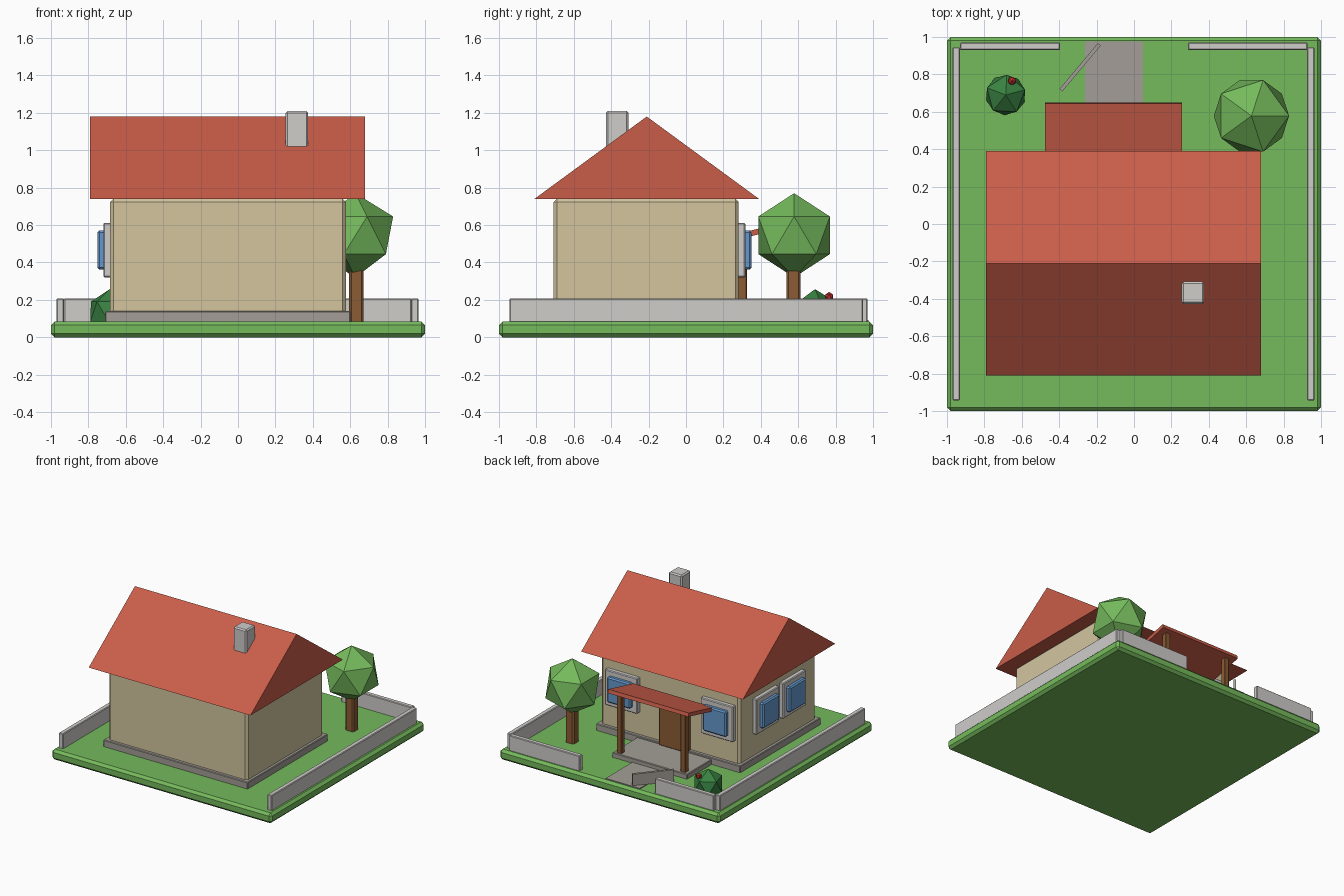
import bpy, bmesh, math
from mathutils import Matrix, Vector

cube = bpy.data.objects.get("Cube")
if cube:
    bpy.data.objects.remove(cube, do_unlink=True)


def material(name, rgb):
    """Flat colour from 8-bit display values, stored as linear."""
    linear = [((c / 255 + 0.055) / 1.055) ** 2.4 for c in rgb] + [1]
    m = bpy.data.materials.new(name)
    m.use_nodes = True
    m.diffuse_color = linear
    bsdf = m.node_tree.nodes["Principled BSDF"]
    bsdf.inputs["Base Color"].default_value = linear
    return m


GREEN = material("grass green", (117, 186, 92))
BUSH = material("dark green", (57, 130, 66))
RED = material("roof red", (202, 93, 73))
WALL = material("cream plaster", (211, 197, 159))
PALE = material("pale stone", (207, 205, 202))
STONE = material("grey stone", (163, 158, 151))
WOOD = material("brown wood", (139, 92, 52))
GLASS = material("window blue", (101, 153, 205))
BERRY = material("berry red", (196, 50, 45))


def add(name, bm, mat):
    bmesh.ops.recalc_face_normals(bm, faces=bm.faces)
    mesh = bpy.data.meshes.new(name)
    bm.to_mesh(mesh)
    bm.free()
    mesh.materials.append(mat)
    obj = bpy.data.objects.new(name, mesh)
    bpy.context.scene.collection.objects.link(obj)
    return obj


def box(name, xs, ys, zs, mat, bevel=0.0):
    """Box spanning the given ranges, with optional chamfered edges."""
    bm = bmesh.new()
    bmesh.ops.create_cube(bm, size=1)
    spans = (xs, ys, zs)
    bmesh.ops.scale(bm, vec=[b - a for a, b in spans], verts=bm.verts)
    for v in bm.verts:
        v.co += Vector([(a + b) / 2 for a, b in spans])
    obj = add(name, bm, mat)
    if bevel:
        mod = obj.modifiers.new("chamfer", "BEVEL")
        mod.width = bevel
        mod.segments = 1
    return obj


def ball(name, centre, radius, mat, turn=0.0):
    bm = bmesh.new()
    place = Matrix.Translation(centre) @ Matrix.Rotation(turn, 4, "Z")
    bmesh.ops.create_icosphere(bm, subdivisions=1, radius=radius, matrix=place)
    return add(name, bm, mat)


def extrude_x(name, profile, x0, x1, mat):
    """Solid with a (y, z) outline drawn along x."""
    bm = bmesh.new()
    face = bm.faces.new([bm.verts.new((x0, y, z)) for y, z in profile])
    out = bmesh.ops.extrude_face_region(bm, geom=[face])
    moved = [g for g in out["geom"] if isinstance(g, bmesh.types.BMVert)]
    bmesh.ops.translate(bm, vec=(x1 - x0, 0, 0), verts=moved)
    return add(name, bm, mat)


# Ground and boundary walls
GROUND = 0.085
box("lawn", (-1, 1), (-1, 1), (0, GROUND), GREEN, 0.02)
fence_z = (GROUND - 0.01, 0.208)
box("right_fence", (-0.97, -0.93), (-0.943, 0.945), fence_z, PALE, 0.005)
box("left_fence", (0.926, 0.966), (-0.943, 0.945), fence_z, PALE, 0.005)
box("back_right_fence", (-0.93, -0.395), (0.93, 0.97), fence_z, PALE, 0.005)
box("back_left_fence", (0.288, 0.928), (0.93, 0.97), fence_z, PALE, 0.005)

# Path and half-open gate
box("path", (-0.262, 0.048), (0.60, 0.975), (0.07, 0.092), STONE)
gate = box("gate", (-0.16, 0.16), (-0.01, 0.01), (0.09, 0.185), STONE)
gate.location = (-0.288, 0.838, 0)
gate.rotation_euler.z = math.radians(50)

# House body
box("plinth", (-0.71, 0.602), (-0.735, 0.31), (0.07, 0.14), STONE, 0.005)
box("house_walls", (-0.684, 0.577), (-0.708, 0.282), (0.1, 0.74), WALL, 0.018)
extrude_x("main_roof", [(-0.81, 0.74), (0.39, 0.74), (-0.21, 1.18)],
          -0.79, 0.68, RED)
box("chimney", (0.255, 0.375), (-0.428, -0.308), (0.9, 1.21), PALE, 0.01)

# Porch: slab, posts, tilted roof and door
box("porch_slab", (-0.45, 0.23), (0.25, 0.63), (0.07, 0.125), STONE, 0.005)
extrude_x("porch_roof",
          [(0.325, 0.535), (0.65, 0.612), (0.643, 0.641), (0.318, 0.564)],
          -0.475, 0.257, RED)
for side, x in (("right", -0.40), ("left", 0.18)):
    box(side + "_porch_post", (x - 0.022, x + 0.022), (0.568, 0.612),
        (0.1, 0.61), WOOD, 0.004)
box("door", (-0.24, 0.02), (0.26, 0.325), (0.125, 0.53), WOOD, 0.005)


# Windows: a pale frame with a raised pane
def window(name, centre, on_back):
    for part, half, near, far, mat, bevel in (
            ("frame", 0.148, -0.02, 0.035, PALE, 0.006),
            ("pane", 0.106, 0.0, 0.067, GLASS, 0.01)):
        along = (centre - half, centre + half)
        heights = (0.466 - half * 0.985, 0.466 + half * 0.985)
        if on_back:
            xs, ys = along, (0.282 + near, 0.282 + far)
        else:
            xs, ys = (-0.684 - far, -0.684 - near), along
        box(name + "_" + part, xs, ys, heights, mat, bevel)


window("back_right_window", -0.50, True)
window("back_left_window", 0.37, True)
window("side_rear_window", -0.04, False)
window("side_front_window", -0.385, False)

# Garden plants
box("tree_trunk", (0.594, 0.672), (0.537, 0.613), (0.07, 0.4), WOOD, 0.012)
ball("tree_crown", (0.628, 0.578, 0.545), 0.225, GREEN)
ball("bush", (-0.686, 0.69, 0.137), 0.12, BUSH, math.radians(15))
ball("berry", (-0.652, 0.765, 0.218), 0.024, BERRY)
